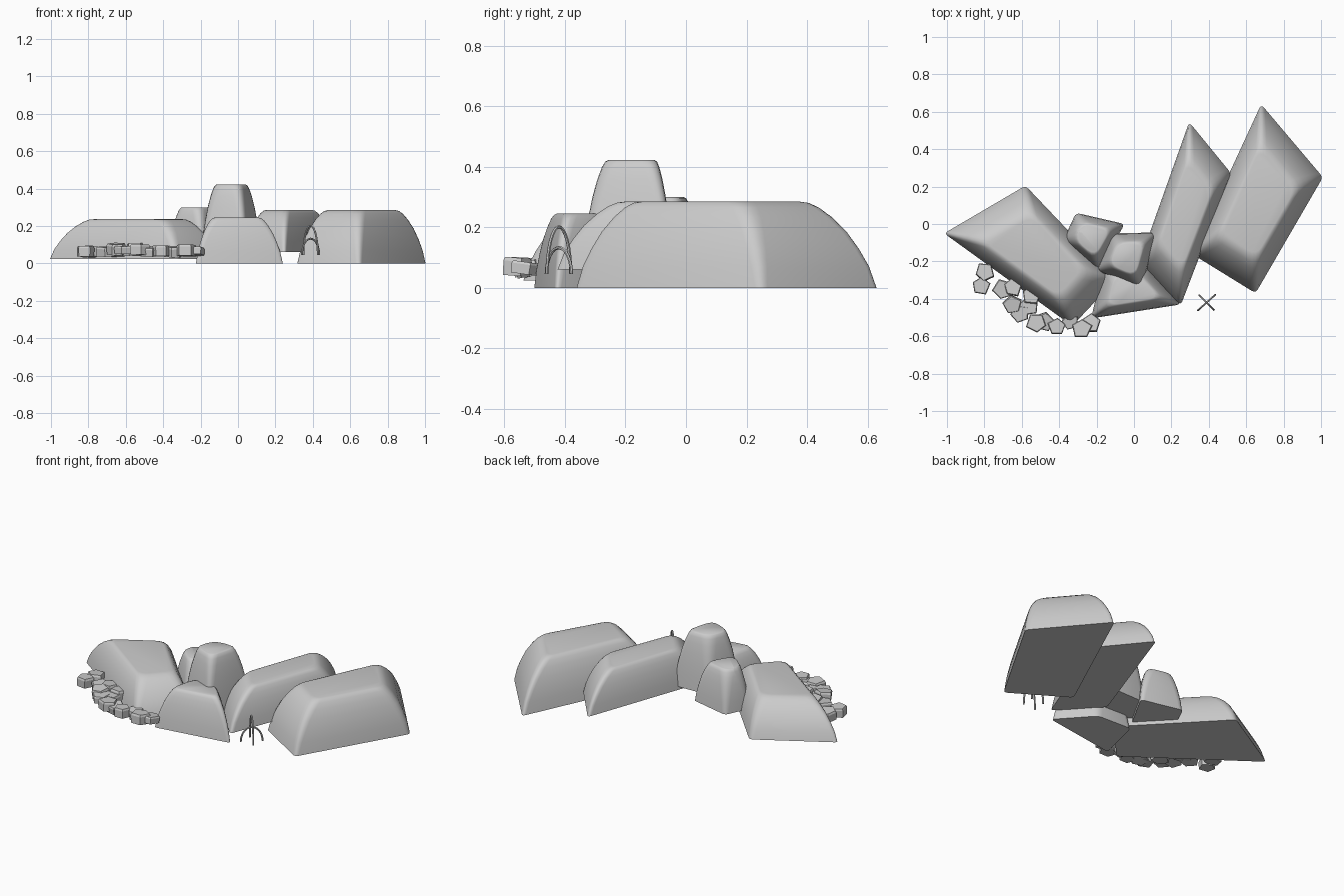
import bpy, bmesh, math, random
from mathutils import Vector, Matrix

random.seed(4)
old = bpy.data.objects.get("Cube")
if old:
    bpy.data.objects.remove(old)

grey = bpy.data.materials.new("stone grey")
grey.use_nodes = True
grey.diffuse_color = (0.6, 0.6, 0.6, 1)
grey.node_tree.nodes["Principled BSDF"].inputs["Base Color"].default_value = (0.6, 0.6, 0.6, 1)

# Domed boulder profile: (share of height, scale of footprint)
DOME = [(0, 1), (0.25, 0.96), (0.45, 0.905), (0.65, 0.835), (0.82, 0.75),
        (0.93, 0.675), (0.985, 0.615), (1, 0.56)]


def finish(bm, name, smooth_angle=None):
    bmesh.ops.recalc_face_normals(bm, faces=bm.faces)
    mesh = bpy.data.meshes.new(name)
    bm.to_mesh(mesh)
    bm.free()
    mesh.materials.append(grey)
    obj = bpy.data.objects.new(name, mesh)
    bpy.context.collection.objects.link(obj)
    if smooth_angle:
        bpy.ops.object.select_all(action='DESELECT')
        obj.select_set(True)
        bpy.context.view_layer.objects.active = obj
        bpy.ops.object.shade_smooth_by_angle(angle=math.radians(smooth_angle))
    return obj


def rounded(corners, amount, steps=4):
    """Replace each corner of a polygon by a short curve."""
    points = []
    for i, corner in enumerate(corners):
        before, after = corners[i - 1], corners[(i + 1) % len(corners)]
        a = corner + (before - corner).normalized() * amount
        b = corner + (after - corner).normalized() * amount
        for k in range(steps + 1):
            t = k / steps
            points.append(a * (1 - t) ** 2 + corner * 2 * t * (1 - t) + b * t * t)
    return points


def loft(bm, rings):
    rows = [[bm.verts.new(p) for p in ring] for ring in rings]
    n = len(rows[0])
    for low, high in zip(rows, rows[1:]):
        for i in range(n):
            j = (i + 1) % n
            bm.faces.new((low[i], low[j], high[j], high[i]))
    bm.faces.new(rows[0][::-1])
    bm.faces.new(rows[-1])


def boulder(name, footprint, bottom, top):
    corners = [Vector(c) for c in footprint]
    centre = sum(corners, Vector((0, 0))) / len(corners)
    rings = []
    for share, scale in DOME:
        z = bottom + (top - bottom) * share
        shape = [centre + (c - centre) * scale for c in corners]
        rings.append([p.to_3d() + Vector((0, 0, z))
                      for p in rounded(shape, 0.025 + 0.03 * share)])
    bm = bmesh.new()
    loft(bm, rings)
    finish(bm, name, 50)


# Large boulders
boulder("right_boulder", [(0.68, 0.64), (1.01, 0.25), (0.65, -0.37), (0.31, -0.16)], 0.0, 0.285)
boulder("inner_right_boulder", [(0.295, 0.545), (0.52, 0.27), (0.25, -0.435), (0.03, -0.2)], 0.06, 0.285)
boulder("front_boulder", [(0.25, -0.43), (0.07, -0.23), (-0.16, -0.22), (-0.23, -0.505)], 0.0, 0.245)
boulder("tall_boulder", [(0.04, -0.35), (0.125, -0.045), (-0.12, -0.05), (-0.2, -0.25)], 0.08, 0.422)
boulder("back_boulder", [(-0.31, 0.06), (-0.05, 0.0), (-0.19, -0.25), (-0.38, -0.09)], 0.05, 0.3)
boulder("left_boulder", [(-1.015, -0.05), (-0.58, 0.205), (-0.1, -0.3), (-0.33, -0.545)], 0.025, 0.237)

# Row of small cobbles along the left boulder
cobbles = [(-0.82, -0.33), (-0.8, -0.26), (-0.7, -0.35), (-0.65, -0.43), (-0.61, -0.48),
           (-0.56, -0.44), (-0.52, -0.53), (-0.55, -0.38), (-0.48, -0.52), (-0.41, -0.55),
           (-0.34, -0.52), (-0.28, -0.56), (-0.23, -0.53), (-0.65, -0.34)]
for number, (x, y) in enumerate(cobbles):
    spin = random.uniform(0, math.tau)
    size = random.uniform(0.05, 0.06)
    tilt = Matrix.Rotation(random.uniform(-0.15, 0.15), 3, 'X')
    outline = [Vector((math.cos(a), math.sin(a), 0)) * size * random.uniform(0.88, 1.1)
               for a in (spin + k * math.tau / 5 for k in range(5))]
    half = random.uniform(0.02, 0.03)
    place = Vector((x, y, 0.068 + random.uniform(-0.008, 0.012)))
    rings = [[place + tilt @ (p * s + Vector((0, 0, h))) for p in outline]
             for s, h in ((0.95, -half), (1, half * 0.6), (0.9, half))]
    bm = bmesh.new()
    loft(bm, rings)
    finish(bm, f"cobble_{number + 1}")


# Two crossed arches of bent rod
def arch(name, angle, reach, peak):
    foot, rod, steps = 0.045, 0.0055, 16
    rings = []
    across = Vector((math.cos(angle), math.sin(angle), 0))
    side = Vector((-across.y, across.x, 0))
    for k in range(steps + 1):
        a = math.pi * k / steps
        point = Vector((0.388, -0.42, foot)) + across * reach * math.cos(a)
        point.z += (peak - rod - foot) * math.sin(a)
        out = (across * math.cos(a) * (peak - foot) + Vector((0, 0, reach * math.sin(a)))).normalized()
        rings.append([point + (out * math.cos(b) + side * math.sin(b)) * rod
                      for b in (j * math.tau / 6 for j in range(6))])
    bm = bmesh.new()
    loft(bm, rings)
    finish(bm, name, 45)


arch("tall_arch", math.radians(-45), 0.055, 0.207)
arch("low_arch", math.radians(42), 0.062, 0.138)
